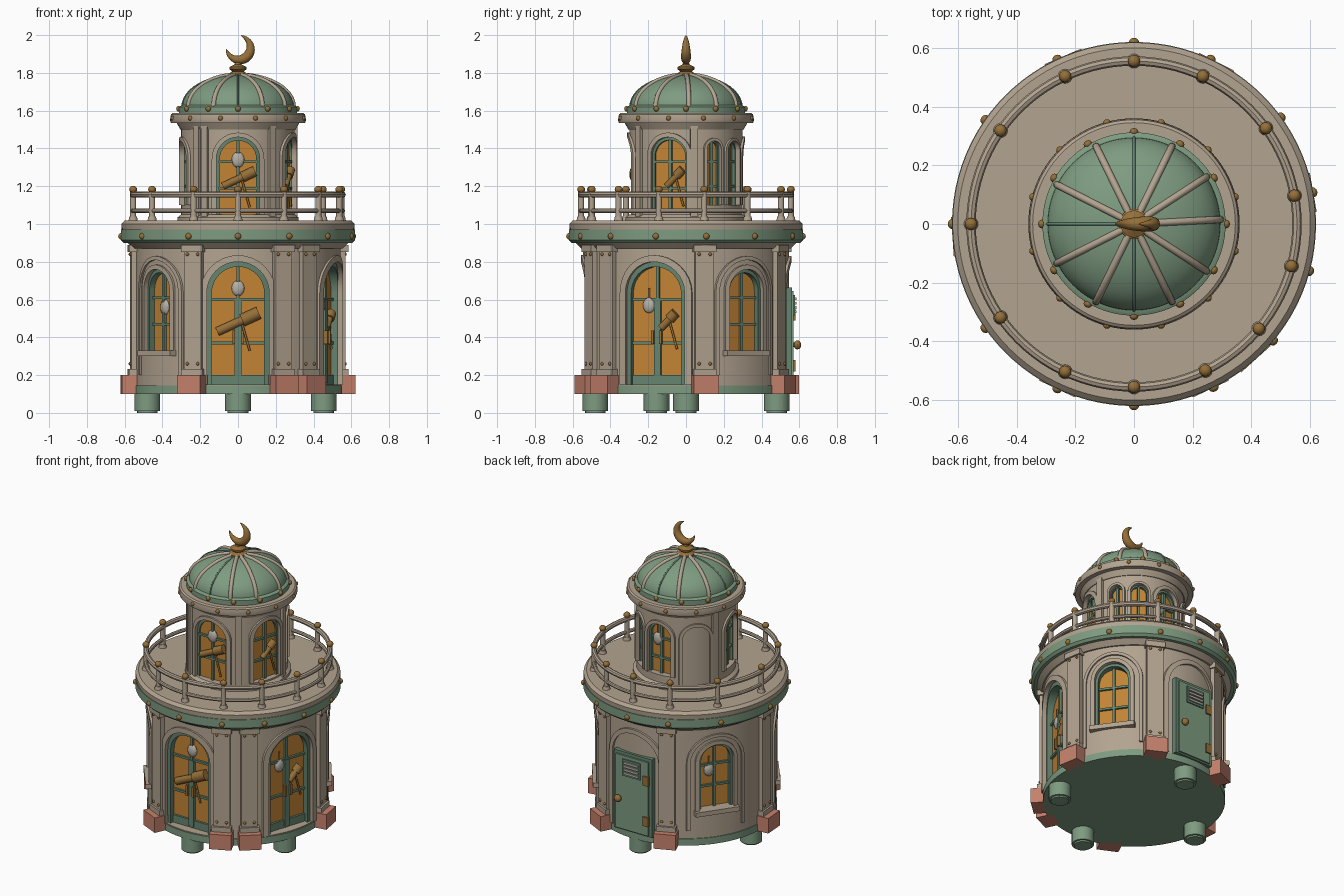
import bpy, bmesh
from math import sin, cos, pi, radians, sqrt
from mathutils import Matrix, Vector

cube = bpy.data.objects.get("Cube")
if cube:
    bpy.data.objects.remove(cube)

COLOURS = {
    "warm_stone": (0.45, 0.37, 0.28), "sage_green": (0.21, 0.33, 0.22),
    "frame_green": (0.13, 0.23, 0.16), "brick_pink": (0.56, 0.22, 0.15),
    "old_gold": (0.30, 0.16, 0.04), "amber_glass": (0.54, 0.23, 0.035),
    "lamp_grey": (0.47, 0.44, 0.38),
}
MATS = {}
for key, rgb in COLOURS.items():
    m = bpy.data.materials.new(key)
    m.use_nodes = True
    m.diffuse_color = (*rgb, 1)
    m.node_tree.nodes["Principled BSDF"].inputs["Base Color"].default_value = (*rgb, 1)
    MATS[key] = m
STONE, GREEN, FRAME, PINK, GOLD, GLASS, LAMP = COLOURS

parts = {}


def part(name, mat):
    """Mesh under construction for a named part"""
    if name not in parts:
        parts[name] = (bmesh.new(), mat)
    return parts[name][0]


def facing(az):
    """Frame whose -y axis points outward at the given azimuth"""
    return Matrix.Rotation(radians(az + 90), 4, 'Z')


def lathe(name, mat, profile, steps=96):
    bm = part(name, mat)
    vs = [bm.verts.new((r, 0, z)) for r, z in profile]
    es = [bm.edges.new(p) for p in zip(vs, vs[1:])]
    bmesh.ops.spin(bm, geom=vs + es, cent=(0, 0, 0), axis=(0, 0, 1), angle=2 * pi,
                   steps=steps, use_merge=True)
    bmesh.ops.remove_doubles(bm, verts=bm.verts, dist=1e-5)


def box(name, mat, az, u, r, z, size, tilt=0):
    m = facing(az) @ Matrix.Translation((u, -r, z)) @ Matrix.Rotation(tilt, 4, 'Y')
    bmesh.ops.create_cube(part(name, mat), size=1, matrix=m @ Matrix.Diagonal((*size, 1)))


def ball(name, mat, az, u, r, z, size):
    m = facing(az) @ Matrix.Translation((u, -r, z)) @ Matrix.Diagonal((*size, 1))
    bmesh.ops.create_uvsphere(part(name, mat), u_segments=12, v_segments=8, radius=1, matrix=m)


def rod(name, mat, a, b, rad, az=-90, rad2=None):
    a, b = facing(az) @ Vector(a), facing(az) @ Vector(b)
    d = b - a
    m = Matrix.Translation((a + b) / 2) @ d.to_track_quat('Z', 'Y').to_matrix().to_4x4()
    bmesh.ops.create_cone(part(name, mat), cap_ends=True, segments=16, radius1=rad,
                          radius2=rad2 or rad, depth=d.length, matrix=m)


def tube(name, mat, pts, radii, rot=Matrix()):
    c = bpy.data.curves.new("path", 'CURVE')
    c.dimensions, c.bevel_depth, c.use_fill_caps = '3D', 1, True
    s = c.splines.new('POLY')
    s.points.add(len(pts) - 1)
    for sp, p, rad in zip(s.points, pts, radii):
        sp.co, sp.radius = (*(rot @ Vector(p)), 1), rad
    ob = bpy.data.objects.new("path", c)
    me = bpy.data.meshes.new_from_object(ob)
    part(name, mat).from_mesh(me)
    bpy.data.objects.remove(ob)
    bpy.data.meshes.remove(me)


def arch_points(w, z0, z1, n=16):
    arc = [(-w * cos(pi * i / n), z1 - w + w * sin(pi * i / n)) for i in range(n + 1)]
    return [(-w, z0)] + arc + [(w, z0)]


def arch_panel(name, mat, az, w, z0, z1, r0, r1):
    """Flat arched slab between two depths"""
    bm = part(name, mat)
    f = bm.faces.new([bm.verts.new(facing(az) @ Vector((u, -r0, z)))
                      for u, z in arch_points(w, z0, z1)])
    out = facing(az) @ Vector((0, r0 - r1, 0))
    geo = bmesh.ops.extrude_face_region(bm, geom=[f], use_keep_orig=True)["geom"]
    bmesh.ops.translate(bm, vec=out, verts=[v for v in geo if isinstance(v, bmesh.types.BMVert)])


def arch_ring(name, mat, az, w, z0, z1, t, r0, r1):
    """Arched moulding that follows the curved wall"""
    bm, rings = part(name, mat), []
    for (a, za), (b, zb) in zip(arch_points(w, z0, z1), arch_points(w + t, z0, z1 + t)):
        sect = [(a, za, r0), (b, zb, r0), (b, zb, r1), (a, za, r1)]
        rings.append([bm.verts.new(facing(az) @ Vector((u, -sqrt(r * r - u * u), z)))
                      for u, z, r in sect])
    for p, q in zip(rings, rings[1:]):
        for i in range(4):
            bm.faces.new((p[i], p[(i + 1) % 4], q[(i + 1) % 4], q[i]))
    bm.faces.new(rings[0])
    bm.faces.new(rings[-1])


def glazing(level, az, w, z0, z1, wall, back, bars, trim, proud=0.012):
    """Recessed arched opening with glass, green frame, bars and stone moulding"""
    arch_panel(level + "_cutter", STONE, az, w, z0, z1, back, wall + 0.15)
    arch_panel(level + "_glass", GLASS, az, w, z0, z1, back - 0.01, back + 0.008)
    t = 0.16 * w
    arch_ring(level + "_window_frames", FRAME, az, w - t, z0, z1 - t, t, back, wall - 0.015)
    arch_ring(level + "_arch_mouldings", STONE, az, w, z0, z1, trim, wall - 0.03, wall + proud)
    box(level + "_glazing_bars", FRAME, az, 0, back + 0.014, (z0 + z1) / 2, (0.016, 0.02, z1 - z0))
    for z in bars:
        box(level + "_glazing_bars", FRAME, az, 0, back + 0.013, z, (2 * w - t, 0.018, 0.014))


def spyglass(az, r, a, b, rad):
    (u0, z0), (u1, z1) = a, b
    um, zm = u0 + 0.6 * (u1 - u0), z0 + 0.6 * (z1 - z0)
    rod("spyglasses", GOLD, (u0, -r, z0), (um, -r, zm), rad * 0.7, az)
    rod("spyglasses", GOLD, (um, -r, zm), (u1, -r, z1), rad, az)
    rod("spyglasses", GOLD, (um, -r, zm - 0.02), (um + 0.04, -r, zm - 0.16), 0.006, az)


# Base, feet and main drums
lathe("base_disc", GREEN, [(0, 0.1), (0.55, 0.1), (0.55, 0.145), (0, 0.145)])
for az in (-90, -19, 90, 180):
    rod("feet", GREEN, (0, -0.48, 0.01), (0, -0.48, 0.105), 0.068, az)
    rod("feet", GREEN, (0, -0.48, 0), (0, -0.48, 0.012), 0.055, az)
lathe("lower_wall", STONE, [(0, 0.14), (0.545, 0.14), (0.545, 0.9), (0, 0.9)])
lathe("upper_wall", STONE, [(0, 1.0), (0.3, 1.0), (0.3, 1.54), (0, 1.54)])

# Lower doors and windows
WALL, BACK = 0.545, 0.465
for az in (-90, -18):
    glazing("lower", az, 0.165, 0.15, 0.8, WALL, BACK, (0.6, 0.37), 0.035)
    box("door_kickplates", FRAME, az, 0, BACK + 0.012, 0.175, (0.28, 0.02, 0.05))
    box("door_stiles", FRAME, az, 0, BACK + 0.016, 0.38, (0.035, 0.026, 0.44))
    for s in (-1, 1):
        box("door_handles", GOLD, az, s * 0.022, BACK + 0.034, 0.4, (0.014, 0.02, 0.07))
spyglass(-90, BACK + 0.02, (-0.11, 0.43), (0.11, 0.53), 0.034)
spyglass(-18, BACK + 0.02, (0.02, 0.45), (0.1, 0.53), 0.028)
for az in (36, 145, 218):
    glazing("lower", az, 0.11, 0.33, 0.76, WALL, 0.48, (0.47, 0.61), 0.025)
    arch_ring("window_niches", STONE, az, 0.165, 0.2, 0.81, 0.02, WALL - 0.03, WALL + 0.012)
    box("window_sills", STONE, az, 0, WALL - 0.01, 0.315, (0.28, 0.06, 0.03))
for az, u, z, r in ((-90, 0, 0.66, 0.48), (-18, -0.05, 0.57, 0.48), (218, 0, 0.56, 0.49),
                    (145, -0.03, 0.57, 0.49), (-90, 0, 1.34, 0.265), (90, -0.02, 1.32, 0.265)):
    ball("hanging_lamps", LAMP, az, u, r, z, (0.034, 0.018, 0.042))
    rod("lamp_rods", GOLD, (u, -r, z + 0.04), (u, -r, z + 0.09), 0.006, az)

# Service door at the back
arch_ring("service_arch", STONE, 90, 0.17, 0.15, 0.8, 0.03, WALL - 0.03, WALL + 0.014)
box("service_door_frame", FRAME, 90, 0, 0.53, 0.405, (0.28, 0.06, 0.52))
box("service_door", GREEN, 90, 0, 0.545, 0.4, (0.24, 0.05, 0.49))
box("vent_frame", FRAME, 90, 0, 0.57, 0.57, (0.13, 0.016, 0.11))
for i in range(4):
    box("vent_slats", LAMP, 90, 0, 0.58, 0.535 + i * 0.023, (0.11, 0.012, 0.014))
rod("door_knob", GOLD, (-0.09, -0.56, 0.36), (-0.09, -0.585, 0.36), 0.012, 90)
ball("door_knob", GOLD, 90, -0.09, 0.59, 0.36, (0.024, 0.02, 0.024))
for z in (0.25, 0.52):
    box("door_hinges", GOLD, 90, 0.105, 0.57, z, (0.04, 0.02, 0.06))

# Pilasters with brick feet
for az in (-115, -65, -48, 10, 63, 113, 184):
    box("brick_blocks", PINK, az, 0, 0.57, 0.15, (0.135, 0.1, 0.1))
    box("pilasters", STONE, az, 0, 0.545, 0.54, (0.1, 0.05, 0.7))
    for z in (0.215, 0.87):
        box("pilaster_caps", STONE, az, 0, 0.55, z, (0.12, 0.065, 0.035))
    for z in (0.26, 0.84):
        for u in (-0.03, 0.03):
            ball("pilaster_rivets", GOLD, az, u, 0.57, z, (0.009, 0.009, 0.009))

# Balcony slab and railing
lathe("lower_cornice", STONE, [(0, 0.87), (0.555, 0.87), (0.59, 0.905), (0, 0.905)])
lathe("balcony_band", GREEN, [(0, 0.9), (0.605, 0.9), (0.62, 0.915), (0.62, 0.97), (0, 0.97)])
lathe("balcony_floor", STONE, [(0, 0.965), (0.615, 0.965), (0.618, 1.0), (0.6, 1.018), (0, 1.018)])
POSTS = (90, 65, 36, 10, -15, -40, -64, -90, -115, -145, 180, 145, 115)
for az in POSTS:
    rod("railing_posts", STONE, (0, -0.555, 1.01), (0, -0.555, 1.17), 0.016, az)
    rod("railing_posts", STONE, (0, -0.555, 1.01), (0, -0.555, 1.04), 0.026, az, 0.02)
    ball("railing_caps", GOLD, az, 0, 0.555, 1.183, (0.021, 0.021, 0.019))
    ball("balcony_bolts", GOLD, az, 0, 0.62, 0.935, (0.017, 0.014, 0.017))
for z, rad in ((1.155, 0.016), (1.07, 0.012)):
    lathe("railing_rails", STONE, [(0.555 + rad * cos(pi * i / 4), z + rad * sin(pi * i / 4))
                                   for i in range(9)])

# Upper lantern room
glazing("upper", -90, 0.115, 1.05, 1.46, 0.3, 0.25, (1.33, 1.19), 0.024)
glazing("upper", -18, 0.1, 1.06, 1.46, 0.3, 0.25, (1.33, 1.19), 0.024)
glazing("upper", 29, 0.042, 1.1, 1.44, 0.3, 0.255, (1.33, 1.2), 0.015)
glazing("upper", 56, 0.055, 1.1, 1.44, 0.3, 0.255, (1.33, 1.2), 0.015)
glazing("upper", 92, 0.085, 1.1, 1.44, 0.3, 0.25, (1.33, 1.2), 0.022)
glazing("upper", 192, 0.085, 1.1, 1.44, 0.3, 0.25, (1.33, 1.2), 0.022)
arch_ring("blind_arch", STONE, 137, 0.085, 1.05, 1.44, 0.02, 0.28, 0.312)
spyglass(-90, 0.27, (-0.08, 1.2), (0.09, 1.28), 0.028)
spyglass(-18, 0.27, (-0.02, 1.2), (0.07, 1.29), 0.024)
for az in (-54, -125, 8, 160, 225):
    box("upper_pilasters", STONE, az, 0, 0.3, 1.27, (0.04, 0.03, 0.5))
lathe("upper_plinth", STONE, [(0, 1.01), (0.32, 1.01), (0.32, 1.035), (0.3, 1.05), (0, 1.05)])
lathe("upper_cornice", STONE, [(0, 1.5), (0.305, 1.5), (0.325, 1.535), (0.355, 1.535),
                               (0.36, 1.55), (0.355, 1.58), (0.345, 1.587), (0, 1.587)])

# Dome with ribs and bolts
lathe("dome_band", GREEN, [(0, 1.58), (0.312, 1.58), (0.312, 1.62), (0.295, 1.63), (0, 1.63)])
dome = [(0.295 * cos(pi / 24 * i), 1.62 + 0.17 * sin(pi / 24 * i)) for i in range(13)]
lathe("dome", GREEN, [(0, 1.6)] + dome)
for az in (3, 33, 64, 116, 153, 207, 244, 296, 327):
    tube("dome_ribs", STONE, [(0, -r, z) for r, z in dome[:12]], [0.012] * 12, facing(az))
for az in (90, 180, 270):
    tube("dome_seams", FRAME, [(0, -r, z) for r, z in dome[:12]], [0.005] * 12, facing(az))
for i in range(12):
    ball("dome_bolts", GOLD, i * 30, 0, 0.314, 1.61, (0.015, 0.013, 0.015))
    ball("cornice_bolts", GOLD, i * 30 + 15, 0, 0.357, 1.56, (0.013, 0.012, 0.013))

# Crescent finial
lathe("finial_base", GOLD, [(0, 1.775), (0.052, 1.775), (0.052, 1.795), (0.03, 1.808),
                            (0.046, 1.82), (0.046, 1.83), (0.018, 1.845), (0.014, 1.87), (0, 1.87)], 24)
pts, radii = [], []
for i in range(29):
    a, rad = radians(178 + 268 * i / 28), 0.002 + 0.024 * sin(pi * i / 28) ** 0.8
    pts.append((0.012 + (0.077 - rad) * cos(a), 0, 1.923 + (0.077 - rad) * sin(a)))
    radii.append(rad)
tube("crescent", GOLD, pts, radii)

# Turn the parts into objects
objs = {}
for name, (bm, mat) in parts.items():
    bmesh.ops.recalc_face_normals(bm, faces=bm.faces)
    me = bpy.data.meshes.new(name)
    bm.to_mesh(me)
    bm.free()
    me.materials.append(MATS[mat])
    objs[name] = bpy.data.objects.new(name, me)
    bpy.context.collection.objects.link(objs[name])

# Cut the openings into the two walls
for level in ("lower", "upper"):
    wall, cutter = objs[level + "_wall"], objs.pop(level + "_cutter")
    cutter.hide_render = True
    mod = wall.modifiers.new("openings", 'BOOLEAN')
    mod.operation, mod.solver, mod.object = 'DIFFERENCE', 'EXACT', cutter
    cut = wall.evaluated_get(bpy.context.evaluated_depsgraph_get())
    me = bpy.data.meshes.new_from_object(cut)
    wall.modifiers.clear()
    wall.data = me
    bpy.data.objects.remove(cutter)

for ob in objs.values():
    ob.data.shade_smooth()
    ob.data.set_sharp_from_angle(angle=radians(35))
